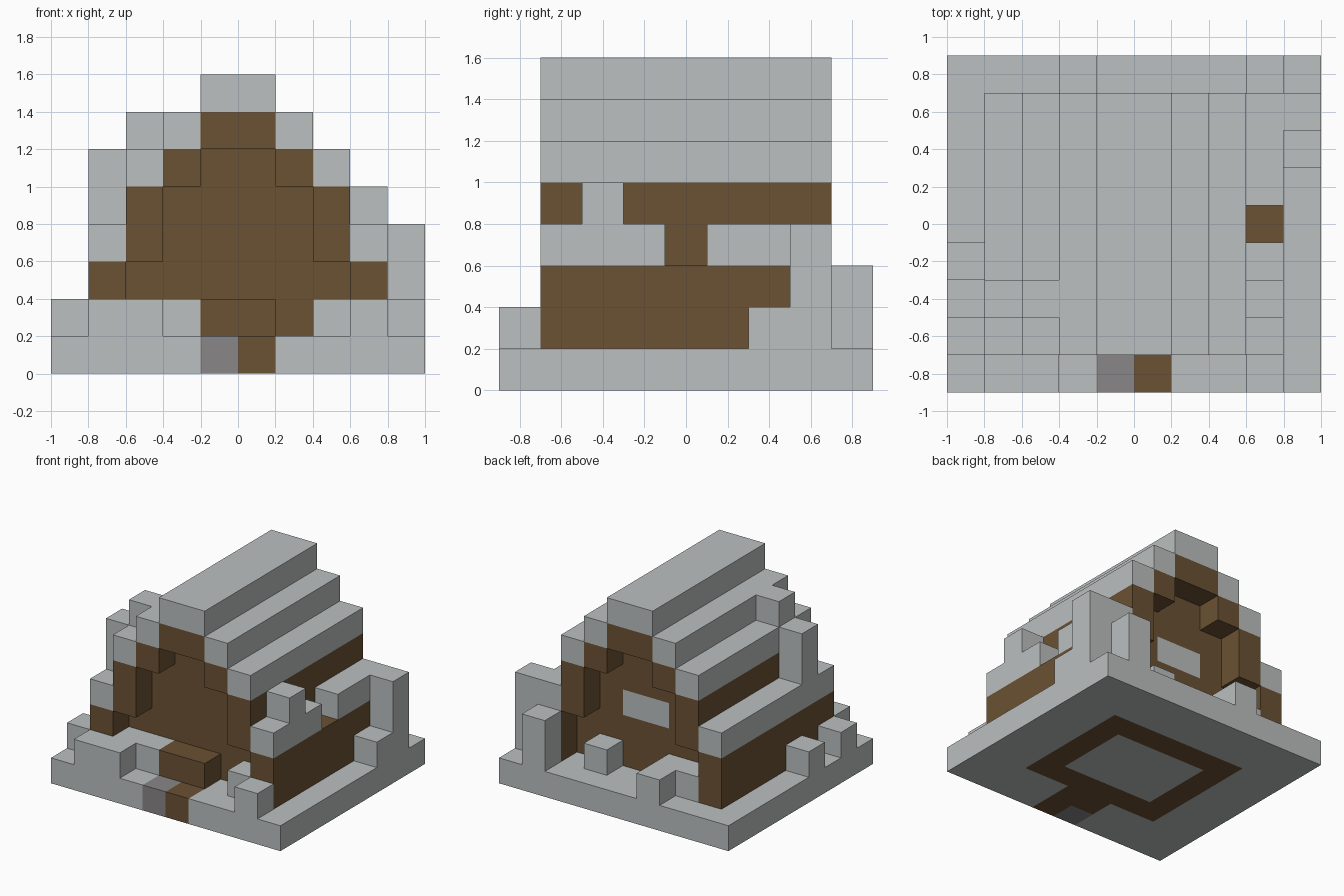
import bpy
import bmesh
from mathutils import Vector

cube = bpy.data.objects.get("Cube")
if cube:
    bpy.data.objects.remove(cube, do_unlink=True)

CELL = 0.2
ORIGIN = Vector((-1.0, -0.9, 0.0))


def material(name, rgb):
    mat = bpy.data.materials.new(name)
    mat.use_nodes = True
    color = (*rgb, 1.0)
    mat.diffuse_color = color
    mat.node_tree.nodes["Principled BSDF"].inputs["Base Color"].default_value = color
    return mat


STONE = material("pale_grey", (0.50, 0.525, 0.525))
WOOD = material("brown", (0.145, 0.083, 0.033))
PAVING = material("dark_grey", (0.25, 0.24, 0.24))


def part(name, mat, *boxes):
    """Join boxes given as ((x0, x1), (y0, y1), (z0, z1)) in cells."""
    bm = bmesh.new()
    for spans in boxes:
        low = Vector([s[0] for s in spans])
        high = Vector([s[1] for s in spans])
        made = bmesh.ops.create_cube(bm, size=1)
        for v in made["verts"]:
            unit = v.co + Vector((0.5, 0.5, 0.5))
            v.co = ORIGIN + CELL * (low + unit * (high - low))
    mesh = bpy.data.meshes.new(name)
    bm.to_mesh(mesh)
    bm.free()
    mesh.materials.append(mat)
    obj = bpy.data.objects.new(name, mesh)
    bpy.context.collection.objects.link(obj)
    return obj


def block(name, x, y, top, bottom=1):
    """Single stone column, one cell wide."""
    part(name, STONE, ((x, x + 1), (y, y + 1), (bottom, top)))


def mirror(span):
    return (10 - span[1], 10 - span[0])


# Ground slab with the wall footing and the entrance path let in
G = (0, 1)
part("ground", STONE,
     ((0, 10), (7, 9), G), ((0, 2), (0, 7), G), ((8, 10), (0, 7), G),
     ((2, 4), (0, 2), G), ((6, 8), (0, 2), G))
part("footing", WOOD,
     ((2, 8), (2, 3), G), ((2, 8), (6, 7), G),
     ((2, 3), (3, 6), G), ((7, 8), (3, 6), G))
part("floor", STONE, ((3, 7), (3, 6), G))
part("path_stone", PAVING, ((4, 5), (0, 1), G))
part("path_wood", WOOD, ((5, 6), (0, 1), G), ((4, 6), (1, 2), G))
part("doorstep", WOOD, ((4, 6), (1, 2), (1, 2)))

# Stepped timber frame under the roof, mirrored left and right
LENGTH = (1, 8)
for x, z in (((8, 9), (1, 3)), ((7, 8), (3, 5)), ((6, 7), (5, 6))):
    part("left_timber", WOOD, (x, LENGTH, z))
    part("right_timber", WOOD, (mirror(x), LENGTH, z))
part("ridge_timber", WOOD, ((4, 6), LENGTH, (6, 7)))

# Roof steps
for x, z in (((7, 8), (5, 6)), ((6, 7), (6, 7))):
    part("left_roof_step", STONE, (x, LENGTH, z))
    part("right_roof_step", STONE, (mirror(x), LENGTH, z))
part("right_eave", STONE, ((1, 2), LENGTH, (3, 4)))
part("left_eave", STONE, ((8, 9), (1, 4), (3, 4)), ((8, 9), (5, 8), (3, 4)))
part("ridge", STONE, ((4, 6), LENGTH, (7, 8)))

# Recessed gable walls, the rear one with a window
for name, y in (("front_wall", (2, 3)), ("back_wall", (6, 7))):
    part(name, WOOD,
         ((2, 8), y, (1, 3)), ((3, 4), y, (3, 4)), ((6, 7), y, (3, 4)),
         ((3, 7), y, (4, 5)), ((4, 6), y, (5, 6)))
part("front_wall_panel", WOOD, ((4, 6), (2, 3), (3, 4)))
part("back_window", STONE, ((4, 6), (6, 7), (3, 4)))

# Low stones along the front
part("front_ledge", STONE, ((1, 3), (0, 1), (1, 2)), ((2, 4), (1, 2), (1, 2)))
block("front_stone", 8, 0, 2)
block("front_inner_stone", 7, 1, 2)

# Stones along the back
part("back_ledge", STONE, ((2, 4), (7, 8), (1, 2)), ((3, 4), (8, 9), (1, 2)))
block("back_inner_stone", 6, 7, 2)
block("back_post", 8, 8, 3)

# Stones and posts along the two sides
block("right_side_stone_front", 0, 1, 2)
block("right_side_stone_middle", 0, 3, 2)
block("left_side_stone", 9, 6, 2)
block("left_side_post", 9, 7, 4)

# Stones standing on the roof
block("left_roof_stone", 8, 2, 5, 4)
block("right_roof_post", 1, 2, 6, 4)
block("right_roof_stone", 2, 2, 7, 6)
